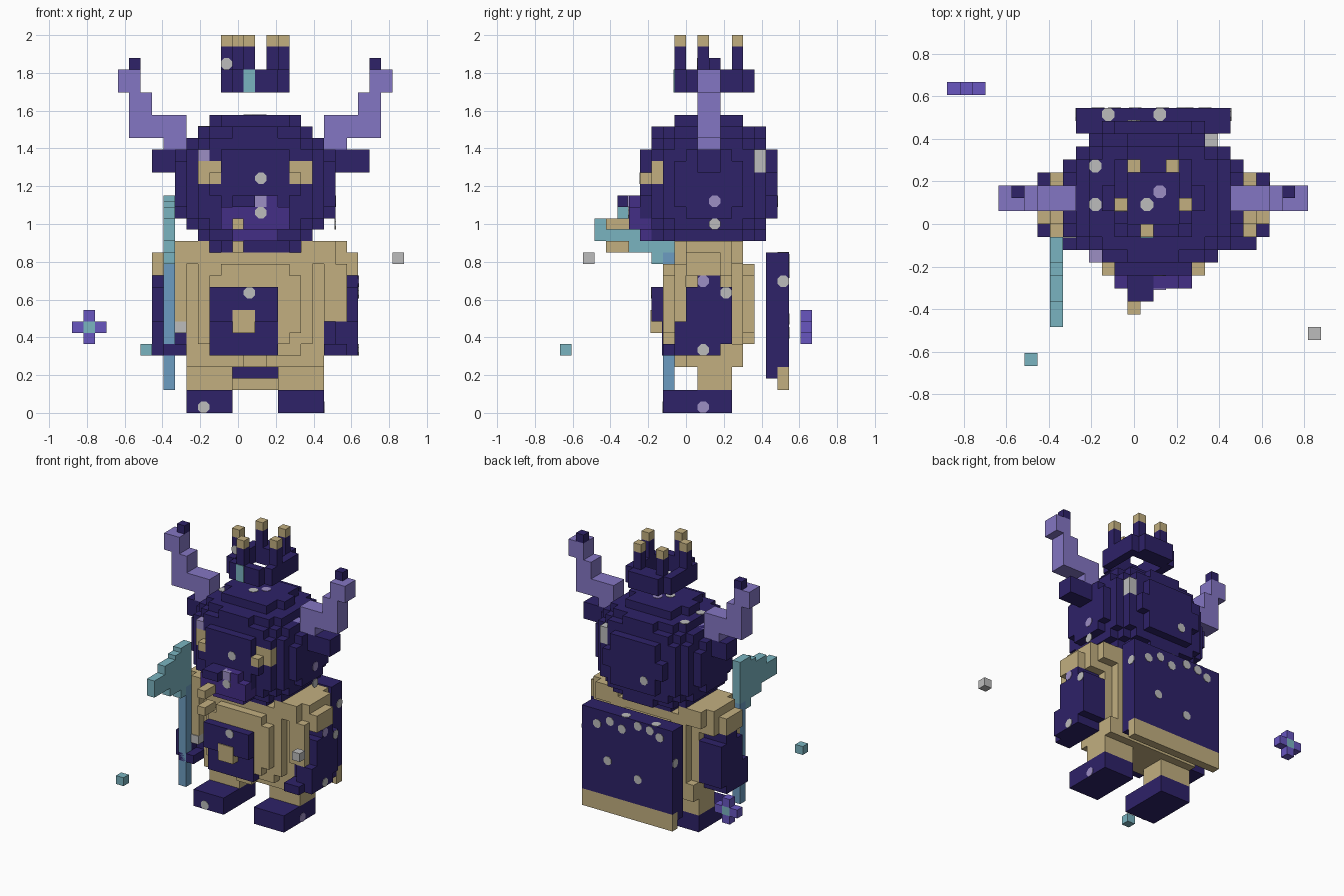
import bpy, bmesh, math
from mathutils import Matrix, Vector

cube = bpy.data.objects.get("Cube")
if cube:
    bpy.data.objects.remove(cube, do_unlink=True)

V = 2 / 33          # edge of one block
MID = 2             # symmetry plane of the figure, in blocks


def lin(c):
    c /= 255
    return c / 12.92 if c <= 0.04045 else ((c + 0.055) / 1.055) ** 2.4


def material(name, r, g, b):
    m = bpy.data.materials.new(name)
    m.use_nodes = True
    col = (lin(r), lin(g), lin(b), 1)
    m.diffuse_color = col
    m.node_tree.nodes["Principled BSDF"].inputs["Base Color"].default_value = col
    return m


NAVY = material("dark navy", 46, 34, 104)
TAN = material("tan", 194, 175, 128)
LILAC = material("lilac", 132, 118, 195)
PALE = material("pale lilac", 156, 142, 196)
TEAL = material("teal", 122, 180, 192)
BLUE = material("steel blue", 108, 156, 193)
GREY = material("light grey", 188, 188, 188)
PURPLE = material("deep purple", 68, 46, 134)
VIOLET = material("violet", 104, 86, 192)


def pos(x, y, z):
    return Vector(((x - 0.5) * V, y * V, z * V))


def finish(name, bm, mats):
    bmesh.ops.recalc_face_normals(bm, faces=bm.faces)
    me = bpy.data.meshes.new(name)
    bm.to_mesh(me)
    bm.free()
    for m in mats:
        me.materials.append(m)
    ob = bpy.data.objects.new(name, me)
    bpy.context.collection.objects.link(ob)
    return ob


def boxes(name, mat, *bs, mirror=False):
    """Boxes given as x0,x1,y0,y1,z0,z1 in blocks, optionally mirrored."""
    bs = list(bs)
    if mirror:
        bs += [(2 * MID - b[1], 2 * MID - b[0], *b[2:]) for b in bs]
    bm = bmesh.new()
    for x0, x1, y0, y1, z0, z1 in bs:
        a, b = pos(x0, y0, z0), pos(x1, y1, z1)
        mx = Matrix.Translation((a + b) / 2) @ Matrix.Diagonal((*(b - a), 1))
        bmesh.ops.create_cube(bm, size=1, matrix=mx)
    return finish(name, bm, [mat])


def rounded(name, centre, radii, power, mats, rule, top=99):
    """Blocky rounded solid; rule(x, y, z) picks the material of a block."""
    cells = set()
    lo = [math.floor(c - r) for c, r in zip(centre, radii)]
    hi = [math.ceil(c + r) for c, r in zip(centre, radii)]
    for x in range(lo[0], hi[0]):
        for y in range(lo[1], hi[1]):
            for z in range(lo[2], min(hi[2], top)):
                d = sum((abs(p + 0.5 - c) / r) ** power
                        for p, c, r in zip((x, y, z), centre, radii))
                if d <= 1:
                    cells.add((x, y, z))
    bm = bmesh.new()
    for c in cells:
        for ax in range(3):
            for s in (0, 1):
                n = list(c)
                n[ax] += 2 * s - 1
                if tuple(n) in cells:
                    continue
                vs = []
                for u, w in ((0, 0), (1, 0), (1, 1), (0, 1)):
                    p = list(c)
                    p[ax] += s
                    p[(ax + 1) % 3] += u
                    p[(ax + 2) % 3] += w
                    vs.append(bm.verts.new(pos(*p)))
                f = bm.faces.new(vs if s else vs[::-1])
                f.material_index = rule(*c)
    bmesh.ops.remove_doubles(bm, verts=bm.verts, dist=V / 50)
    return finish(name, bm, mats)


def spots(name, mat, axis, pts):
    """Thin eight-sided flecks lying on faces across the given axis."""
    rot = {"x": Matrix.Rotation(math.pi / 2, 4, "Y"),
           "y": Matrix.Rotation(math.pi / 2, 4, "X"), "z": Matrix()}[axis]
    bm = bmesh.new()
    for p in pts:
        mx = Matrix.Translation(pos(*p)) @ rot @ Matrix.Rotation(math.pi / 8, 4, "Z")
        bmesh.ops.create_cone(bm, cap_ends=True, segments=8, radius1=V * 0.54,
                              radius2=V * 0.54, depth=0.006, matrix=mx)
    return finish(name, bm, [mat])


# Head with eyes and flecks coloured by block
def head_rule(x, y, z):
    if z in (20, 21) and 3 <= abs(x + 0.5 - MID) <= 5 and y < -1:
        return 1
    if (x, z) == (-3, 22) and y < 0:
        return 2
    if x == 6 and y == 6 and z in (21, 22):
        return 3
    return 0


rounded("head", (2, 2, 20), (7, 6, 6), 2.5, [NAVY, TAN, PALE, GREY], head_rule)
boxes("ears", NAVY, (-7, -4, 1, 3, 21, 23), (8, 12, 1, 3, 21, 23))

# Snout
boxes("snout", PURPLE, (-1, 5, -5, -2, 16, 18), (0, 4, -4, -1, 15, 16),
      (2, 4, -5, -3, 18, 19))
boxes("snout_fleck", PALE, (2, 3, -5.1, -4, 18, 19))
boxes("nose", NAVY, (0, 2, -6, -3, 18, 19))
boxes("nose_ring", TAN, (0, 1, -7, -5, 16, 17), (0, 1, -7, -5, 14, 15))

# Horns
boxes("horns", LILAC, (-6, -3, 1, 3, 23, 24), (-9, -4, 1, 3, 24, 26),
      (-9, -7, 1, 3, 26, 28), (-10, -8, 1, 3, 28, 30), mirror=True)
boxes("horn_tips", NAVY, (-9, -8, 2, 3, 30, 31), mirror=True)

# Floating crown
boxes("crown_band", NAVY, (0, 4, -1, 0, 28, 30), (0, 4, 4, 6, 28, 30),
      (-1, 0, 0, 5, 28, 30), (4, 5, 0, 5, 28, 30))
points = [(0, 4), (3, 4), (-1, 1), (4, 1), (1, -1)]
boxes("crown_spikes", NAVY, *[(x, x + 1, y, y + 1, 30, 32) for x, y in points])
boxes("crown_spike_tips", TAN, *[(x, x + 1, y, y + 1, 32, 33) for x, y in points])
boxes("crown_gem", TEAL, (1, 2, -1.08, -0.9, 28, 30))

# Torso, shoulders and hips
rounded("torso", (2, 2, 9.5), (6, 4, 5.5), 3, [TAN], lambda x, y, z: 0, top=14)
boxes("shoulders", TAN, (-7, -3, 0, 3, 12, 14), (-6, -2, 0, 4, 12, 15),
      (-5, -2, -1, 5, 13, 15), (-6, -4, -1, 0, 8, 13), mirror=True)
boxes("hips", TAN, (-4, 8, 0, 5, 4, 6))
boxes("belly_panel", NAVY, (-2, 4, -3, -1, 8, 11), (-2, 4, -2.1, 0, 5, 8))
boxes("belly_buckle", TAN, (0, 2, -3.1, -2, 7, 9))

# Arms and hands
boxes("arms", NAVY, (-7, -4, 0, 4, 6, 11), (-7, -4, 1, 3, 5, 12), mirror=True)
boxes("hands", NAVY, (-7, -5, -1, 1, 5, 8), (-6, -4, -2, 1, 5, 6), mirror=True)
boxes("hand_fleck", GREY, (-5, -4, -1.1, 0, 7, 8))

# Legs and feet
boxes("legs", TAN, (-4, 0, 1, 4, 2, 5), mirror=True)
boxes("feet", NAVY, (-4, 0, -2, 4, 0, 2), mirror=True)

# Cape with a tan hem
boxes("cape", NAVY, (-4, 8, 7, 8, 3, 14), (-4, 8, 8, 9, 4, 14))
boxes("cape_hem", TAN, (-4, 8, 8, 9, 2, 4))

# Axe
boxes("axe_handle", BLUE, (-6, -5, -2, -1, 2, 14))
boxes("axe_top", TEAL, (-6, -5, -2, -1, 14, 19))
boxes("axe_blade", TEAL, (-6, -5, -8, -6, 15, 17), (-6, -5, -6, -5, 15, 18),
      (-6, -5, -5, -4, 14, 18), (-6, -5, -4, -3, 14, 18.5), (-6, -5, -3, -2, 13, 19))

# Floating blocks and flower
boxes("floating_grey_block", GREY, (14, 15, -9, -8, 13, 14))
boxes("floating_teal_block", TEAL, (-8, -7, -11, -10, 5, 6))
boxes("flower_petals", VIOLET, (-14, -13, 10, 11, 7, 8), (-12, -11, 10, 11, 7, 8),
      (-13, -12, 10, 11, 6, 7), (-13, -12, 10, 11, 8, 9))
boxes("flower_centre", TEAL, (-13, -12, 10, 11, 7, 8))

# Scattered flecks
spots("front_flecks", GREY, "y", [(2.5, -4, 20.5), (2.5, -5, 17.5), (1.5, -3, 10.5),
      (-2.5, -2, 0.5), (-0.5, 1, 30.5)])
spots("back_flecks", GREY, "y", [(6, 9, 12.3), (2.7, 9, 12.5), (0.6, 9, 13.4),
      (-1, 9, 13.3), (-2.3, 9, 12.8), (4.6, 9, 8.2), (0.6, 9, 7), (4.3, 9, 13),
      (0.5, 8, 18.5)])
spots("side_flecks", GREY, "x", [(9, 2.5, 16.5), (8, 8.5, 11.5), (11, 3.5, 10.5),
      (11, 1.5, 5.5), (-4, 8.5, 10)])
spots("side_pale_flecks", PALE, "x", [(9, 2.5, 18.5), (11, 1.5, 11.5), (8, 1.5, 0.5)])
spots("top_flecks", GREY, "z", [(-2.5, 4.5, 25), (-2.5, 1.5, 25), (1.5, 1.5, 26),
      (-1.5, 8.5, 14), (2.5, 8.5, 14)])
spots("top_pale_flecks", PALE, "z", [(2.5, 2.5, 26)])
